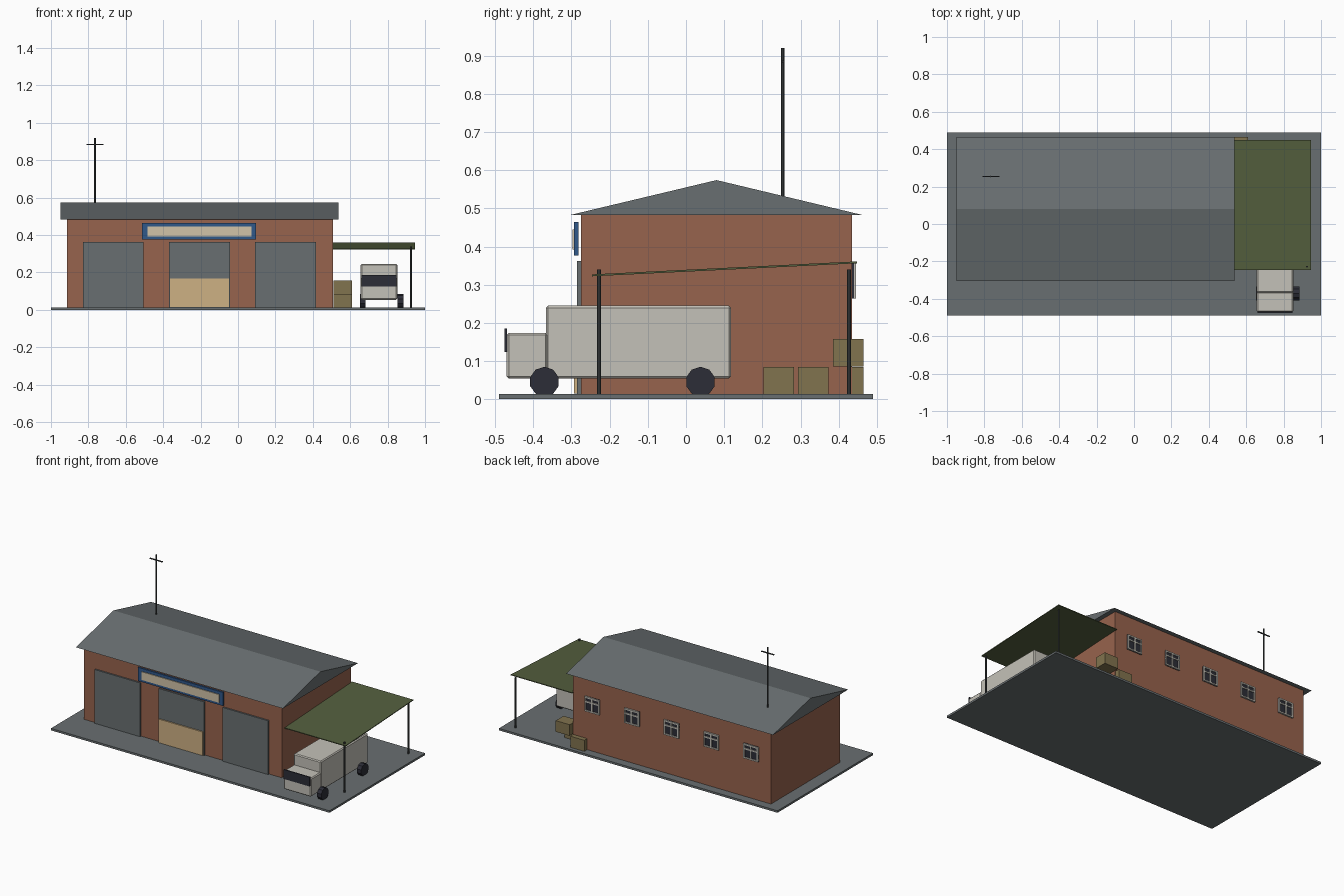
import bpy, bmesh, math
from mathutils import Matrix

if "Cube" in bpy.data.objects:
    bpy.data.objects.remove(bpy.data.objects["Cube"])


def mat(name, r, g, b):
    m = bpy.data.materials.new(name)
    lin = [c / 255 / 12.92 if c < 10 else ((c / 255 + 0.055) / 1.055) ** 2.4 for c in (r, g, b)]
    m.diffuse_color = (*lin, 1)
    m.use_nodes = True
    m.node_tree.nodes["Principled BSDF"].inputs["Base Color"].default_value = m.diffuse_color
    return m


BRICK = mat("brick", 151, 99, 77)
GREY = mat("slate_grey", 105, 111, 113)
BLUE = mat("sign_blue", 48, 88, 138)
CREAM = mat("sign_cream", 210, 196, 168)
TAN = mat("tan_board", 206, 177, 132)
GREEN = mat("canopy_green", 84, 95, 62)
WHITE = mat("off_white", 196, 193, 184)
DARK = mat("dark_rubber_glass", 44, 45, 55)
CRATE = mat("crate_wood", 129, 115, 78)
METAL = mat("dark_metal", 62, 66, 67)


def finish(name, bm, material):
    bmesh.ops.recalc_face_normals(bm, faces=bm.faces)
    me = bpy.data.meshes.new(name)
    bm.to_mesh(me)
    bm.free()
    me.materials.append(material)
    ob = bpy.data.objects.new(name, me)
    bpy.context.collection.objects.link(ob)
    return ob


def box(name, x, y, z, material, bevel=0):
    """Box from (min, max) ranges."""
    bm = bmesh.new()
    bmesh.ops.create_cube(bm, size=1)
    for v in bm.verts:
        v.co = [r[0] + (c + 0.5) * (r[1] - r[0]) for c, r in zip(v.co, (x, y, z))]
    if bevel:
        bmesh.ops.bevel(bm, geom=bm.edges[:], offset=bevel, segments=1, affect='EDGES')
    return finish(name, bm, material)


def prism(name, profile, x0, x1, material):
    """Extrude a (y, z) profile along x."""
    bm = bmesh.new()
    f = bm.faces.new([bm.verts.new((x0, y, z)) for y, z in profile])
    ext = bmesh.ops.extrude_face_region(bm, geom=[f])
    bmesh.ops.translate(bm, vec=(x1 - x0, 0, 0),
                        verts=[g for g in ext["geom"] if isinstance(g, bmesh.types.BMVert)])
    return finish(name, bm, material)


def cyl(name, centre, r, length, sides, material, along_x=False):
    bm = bmesh.new()
    m = Matrix.Translation(centre)
    if along_x:
        m = m @ Matrix.Rotation(math.pi / 2, 4, 'Y') @ Matrix.Rotation(math.pi / 2, 4, 'Z')
    bmesh.ops.create_cone(bm, cap_ends=True, segments=sides, radius1=r, radius2=r,
                          depth=length, matrix=m)
    return finish(name, bm, material)


# Yard slab, brick hall, gabled roof
G = 0.013
box("yard_slab", (-1, 1), (-0.49, 0.49), (0, G), GREY)
box("brick_walls", (-0.915, 0.507), (-0.275, 0.435), (G, 0.485), BRICK)
prism("gable_roof", [(-0.306, 0.482), (0.465, 0.482), (0.08, 0.574)], -0.95, 0.536, GREY)

# Three loading doors, the middle one partly boarded
for i in range(3):
    x = -0.667 + i * 0.46
    box(f"loading_door_{i + 1}", (x - 0.163, x + 0.163), (-0.285, -0.27), (G, 0.362), GREY)
box("tan_door_board", (-0.364, -0.048), (-0.293, -0.284), (G + 0.002, 0.168), TAN)

# Blank sign
box("sign_frame", (-0.514, 0.096), (-0.293, -0.282), (0.376, 0.464), BLUE)
box("sign_panel", (-0.485, 0.072), (-0.298, -0.292), (0.392, 0.445), CREAM)

# Back windows: glass plate with frame bars
for i in range(5):
    x = -0.775 + i * 0.285
    n = f"window_{i + 1}"
    w, z0, z1, t = 0.053, 0.264, 0.36, 0.009
    box(n + "_glass", (x - w, x + w), (0.43, 0.44), (z0, z1), DARK)
    fy = (0.433, 0.446)
    for j, cx in enumerate((x - w + t / 2, x, x + w - t / 2)):
        box(f"{n}_upright_{j + 1}", (cx - t / 2, cx + t / 2), fy, (z0, z1), WHITE)
    for j, cz in enumerate((z0 + t / 2, 0.328, z1 - t / 2)):
        box(f"{n}_rail_{j + 1}", (x - w, x + w), fy, (cz - t / 2, cz + t / 2), WHITE)

# Aerial on the roof
cyl("aerial_mast", (-0.765, 0.254, 0.71), 0.0045, 0.42, 8, METAL)
box("aerial_crossbar", (-0.81, -0.72), (0.251, 0.257), (0.881, 0.887), METAL)

# Side canopy with two posts
prism("canopy", [(-0.246, 0.322), (0.448, 0.356), (0.448, 0.361), (-0.246, 0.327)],
      0.505, 0.945, GREEN)
for i, y in enumerate((-0.228, 0.427)):
    cyl(f"canopy_post_{i + 1}", (0.925, y, (G + 0.34) / 2), 0.005, 0.34 - G, 8, METAL)

# Truck
box("truck_cargo_box", (0.656, 0.852), (-0.367, 0.118), (0.054, 0.245), WHITE, 0.006)
box("truck_cab", (0.656, 0.852), (-0.47, -0.362), (0.054, 0.174), WHITE, 0.006)
box("truck_windscreen", (0.66, 0.848), (-0.476, -0.469), (0.124, 0.185), DARK)
for i, y in enumerate((-0.371, 0.038)):
    for side, x in (("left", 0.667), ("right", 0.869)):
        cyl(f"truck_wheel_{side}_{i + 1}", (x, y, 0.046), 0.039, 0.03, 10, DARK, True)

# Crates by the wall
for i, (x, y, z) in enumerate([(0.56, 0.243, G), (0.56, 0.333, G),
                               (0.455, 0.425, G), (0.56, 0.425, 0.086)]):
    box(f"crate_{i + 1}", (x - 0.05, x + 0.05), (y - 0.04, y + 0.04), (z, z + 0.072), CRATE)
